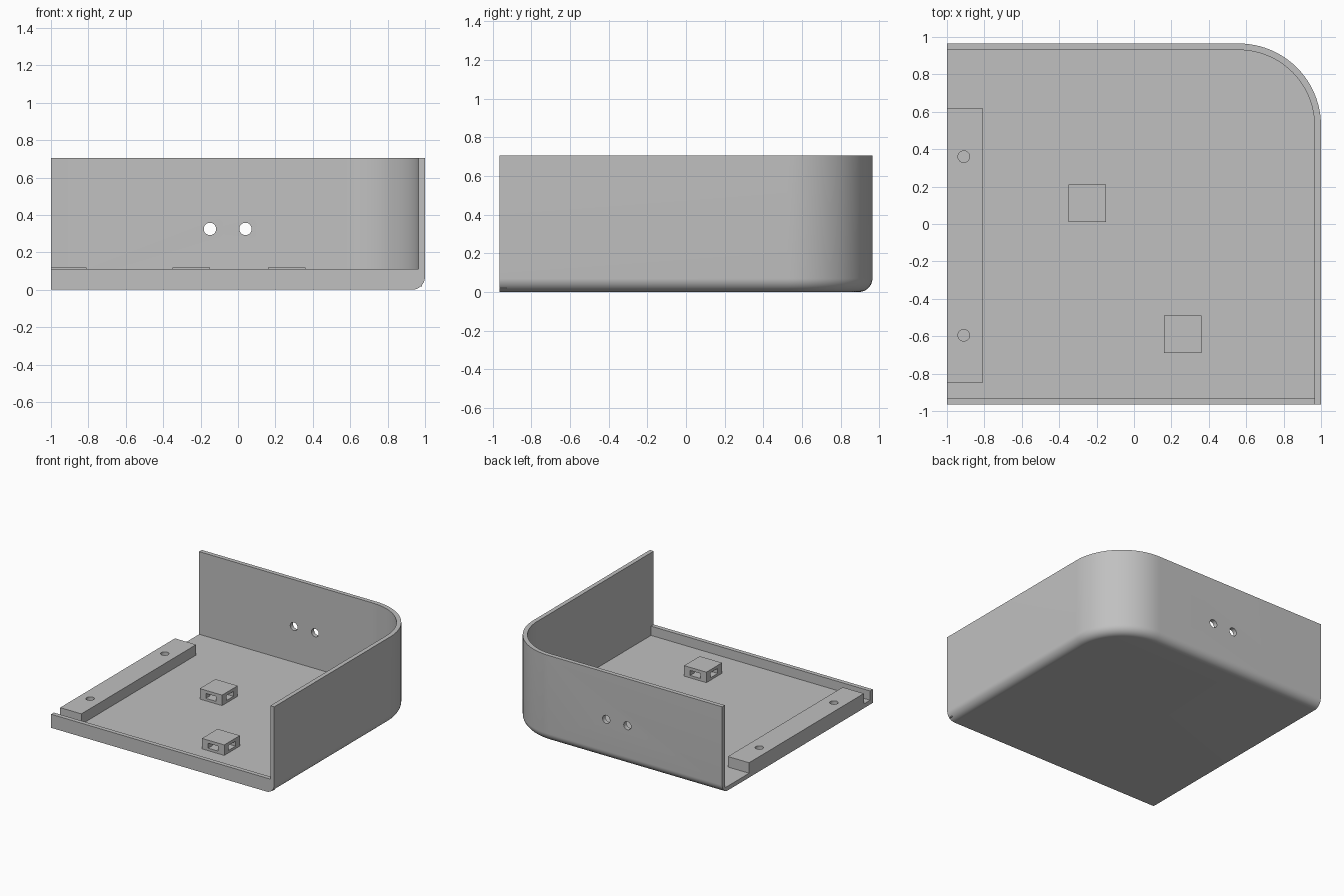
import bpy, bmesh, math

cube = bpy.data.objects.get("Cube")
if cube:
    bpy.data.objects.remove(cube, do_unlink=True)

grey = bpy.data.materials.new("light grey")
grey.use_nodes = True
colour = (0.53, 0.53, 0.53, 1)
grey.diffuse_color = colour
grey.node_tree.nodes["Principled BSDF"].inputs["Base Color"].default_value = colour

X, Y, H = 1.0, 0.965, 0.705      # half width, half depth, wall height
T, R, F = 0.035, 0.44, 0.07      # thickness, corner radius, bottom rounding
TOP = 0.12                       # top of the ledge and the mounts


def make_object(name, bm):
    bmesh.ops.recalc_face_normals(bm, faces=bm.faces[:])
    mesh = bpy.data.meshes.new(name)
    bm.to_mesh(mesh)
    bm.free()
    mesh.materials.append(grey)
    ob = bpy.data.objects.new(name, mesh)
    bpy.context.collection.objects.link(ob)
    return ob


def box(name, x0, x1, y0, y1, z0, z1):
    bm = bmesh.new()
    bmesh.ops.create_cube(bm, size=1)
    for v in bm.verts:
        v.co = (x0 + (v.co.x + 0.5) * (x1 - x0),
                y0 + (v.co.y + 0.5) * (y1 - y0),
                z0 + (v.co.z + 0.5) * (z1 - z0))
    return make_object(name, bm)


def cylinder(name, location, radius, depth, tilt=0):
    bm = bmesh.new()
    bmesh.ops.create_cone(bm, cap_ends=True, segments=32, radius1=radius,
                          radius2=radius, depth=depth)
    ob = make_object(name, bm)
    ob.location = location
    ob.rotation_euler.x = tilt
    return ob


def combine(target, others, operation):
    bpy.context.view_layer.objects.active = target
    for other in others:
        mod = target.modifiers.new("combine", "BOOLEAN")
        mod.operation, mod.solver, mod.object = operation, "EXACT", other
        bpy.ops.object.modifier_apply(modifier=mod.name)
        bpy.data.objects.remove(other, do_unlink=True)


def smooth(ob):
    bpy.ops.object.select_all(action="DESELECT")
    ob.select_set(True)
    bpy.context.view_layer.objects.active = ob
    bpy.ops.object.shade_smooth_by_angle(angle=math.radians(30))


def outline(inset, steps=24):
    # right wall, rounded corner, back wall
    points = [(X - inset, -Y)]
    for i in range(steps + 1):
        a = math.pi / 2 * i / steps
        points.append((X - R + (R - inset) * math.cos(a),
                       Y - R + (R - inset) * math.sin(a)))
    return points + [(-X, Y - inset)]


# Tray shell: a wall profile swept round two sides, with the floor
profile = []
for i in range(13):
    a = math.pi / 2 * i / 12
    profile.append((F - F * math.sin(a), F - F * math.cos(a)))
profile += [(0, H), (T, H), (T, T)]
bm = bmesh.new()
rows = [[bm.verts.new((x, y, z)) for x, y in outline(d)] for d, z in profile]
for low, high in zip(rows, rows[1:]):
    for i in range(len(low) - 1):
        bm.faces.new((low[i], low[i + 1], high[i + 1], high[i]))
under = bm.verts.new((-X, -Y, 0))
floor = bm.verts.new((-X, -Y, T))
bm.faces.new(rows[0] + [under])
bm.faces.new(rows[-1] + [floor])
for end in (0, -1):
    bm.faces.new([row[end] for row in rows] + [floor, under])
tray = make_object("tray", bm)

# Low front lip and the two holes in the back wall
lip = box("front_lip", -X, X - T / 2, -Y, -Y + T, T / 2, 0.11)
combine(tray, [lip], "UNION")
holes = [cylinder("wall_hole", (x, Y, 0.325), 0.033, 0.2, math.pi / 2)
         for x in (-0.15, 0.04)]
combine(tray, holes, "DIFFERENCE")
smooth(tray)

# Mounting ledge with two screw holes
ledge = box("side_ledge", -X, -0.81, -0.85, 0.62, T, TOP)
holes = [cylinder("screw_hole", (-0.91, y, 0.1), 0.031, 0.3)
         for y in (0.36, -0.595)]
combine(ledge, holes, "DIFFERENCE")
smooth(ledge)

# Square tie mounts with crossing slots
for name, x, y in (("rear_tie_mount", -0.25, 0.11), ("front_tie_mount", 0.26, -0.59)):
    mount = box(name, x - 0.1, x + 0.1, y - 0.1, y + 0.1, T, TOP)
    slots = [box("slot", x - a, x + a, y - b, y + b, 0.055, 0.095)
             for a, b in ((0.2, 0.045), (0.045, 0.2))]
    combine(mount, slots, "DIFFERENCE")
